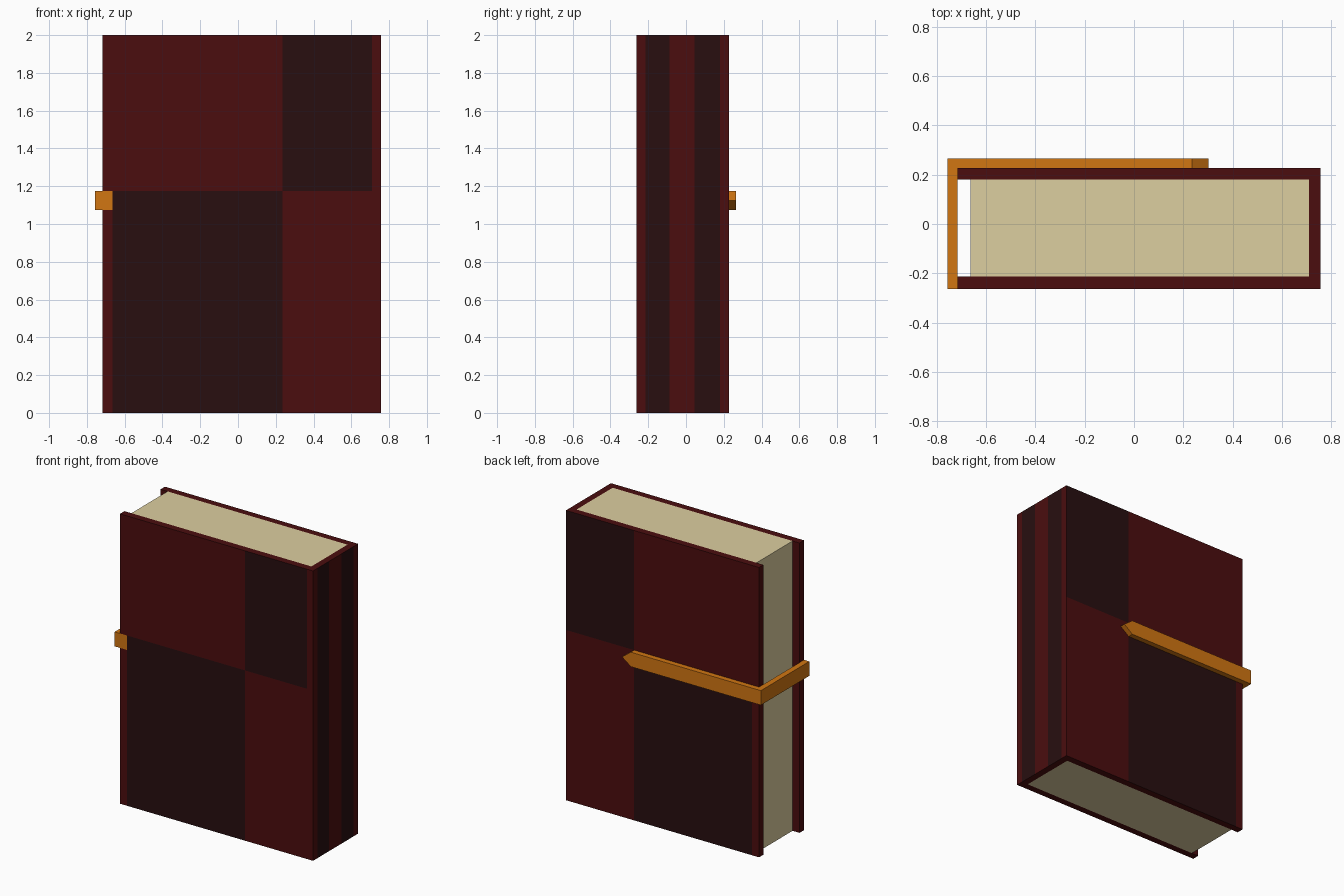
import bpy, bmesh
from mathutils import Vector

if "Cube" in bpy.data.objects:
    bpy.data.objects.remove(bpy.data.objects["Cube"])


def material(name, color):
    mat = bpy.data.materials.new(name)
    mat.diffuse_color = (*color, 1)
    mat.use_nodes = True
    mat.node_tree.nodes["Principled BSDF"].inputs["Base Color"].default_value = mat.diffuse_color
    return mat


def finish(name, bm, mats):
    bmesh.ops.recalc_face_normals(bm, faces=bm.faces)
    mesh = bpy.data.meshes.new(name)
    bm.to_mesh(mesh)
    bm.free()
    for m in mats:
        mesh.materials.append(m)
    obj = bpy.data.objects.new(name, mesh)
    bpy.context.collection.objects.link(obj)
    return obj


def prism(profile, z0, z1):
    """Closed xy profile extruded upward."""
    bm = bmesh.new()
    face = bm.faces.new([bm.verts.new((x, y, z0)) for x, y in profile])
    ext = bmesh.ops.extrude_face_region(bm, geom=[face])["geom"]
    verts = [v for v in ext if isinstance(v, bmesh.types.BMVert)]
    bmesh.ops.translate(bm, verts=verts, vec=(0, 0, z1 - z0))
    return bm


maroon = material("maroon leather", (0.07, 0.004, 0.0045))
dark = material("dark leather", (0.021, 0.0045, 0.005))
paper = material("paper", (0.72, 0.62, 0.35))
orange = material("orange strap", (0.64, 0.18, 0.006))

# Main dimensions
H = 2.0
XL, XP, XM, XI, XR = -0.717, -0.664, 0.236, 0.71, 0.757
YF, YFI, YBI, YB = -0.263, -0.214, 0.18, 0.228
Z0, Z1 = 1.075, 1.175

# Cover: U-shaped shell, cut along the colour panel borders
bm = prism([(XL, YF), (XR, YF), (XR, YB), (XL, YB),
            (XL, YBI), (XI, YBI), (XI, YFI), (XL, YFI)], 0, H)
cuts = [((x, 0, 0), (1, 0, 0)) for x in (XP, XM, XI)]
cuts += [((0, y, 0), (0, 1, 0)) for y in (YFI, -0.087, 0.045, YBI)]
cuts += [((0, 0, z), (0, 0, 1)) for z in (Z0, Z1)]
for co, no in cuts:
    bmesh.ops.bisect_plane(bm, geom=bm.verts[:] + bm.edges[:] + bm.faces[:],
                           plane_co=co, plane_no=no, dist=1e-5)
bm.normal_update()
for f in bm.faces:
    c = f.calc_center_median()
    front = abs(c.y - YF) < 1e-4
    back = abs(c.y - YB) < 1e-4
    if front or back:
        right_edge = XI if front else XR
        if (XP < c.x < XM and c.z < Z1) or (XM < c.x < right_edge and c.z > Z1):
            f.material_index = 1
        # Strap end set flush into the front cover
        if front and c.x < XP and Z0 < c.z < Z1:
            f.material_index = 2
    elif abs(c.x - XR) < 1e-4:
        if YFI < c.y < -0.087 or 0.045 < c.y < YBI:
            f.material_index = 1
finish("cover", bm, [maroon, dark, orange])

# Page block
finish("pages", prism([(XP, YFI), (XI, YFI), (XI, YBI), (XP, YBI)], 0, H), [paper])

# Strap: wraps the open side and runs along the back to a pointed tip
XS, YS, TIP = -0.757, 0.265, 0.303
bm = prism([(XS, YF), (XL, YF), (XL, YB), (XM, YB), (TIP, YB),
            (TIP, YS), (XM, YS), (XS, YS)], Z0, Z1)
tip = [v for v in bm.verts if abs(v.co.x - TIP) < 1e-4]
for v in tip:
    v.co.z = (Z0 + Z1) / 2
bmesh.ops.remove_doubles(bm, verts=tip, dist=1e-4)
# Split the top and bottom at the tip so every face stays flat
for v0 in (Z0, Z1):
    ends = [v for v in bm.verts if abs(v.co.x - XM) < 1e-4 and abs(v.co.z - v0) < 1e-4]
    bmesh.ops.connect_verts(bm, verts=ends)
finish("strap", bm, [orange])
